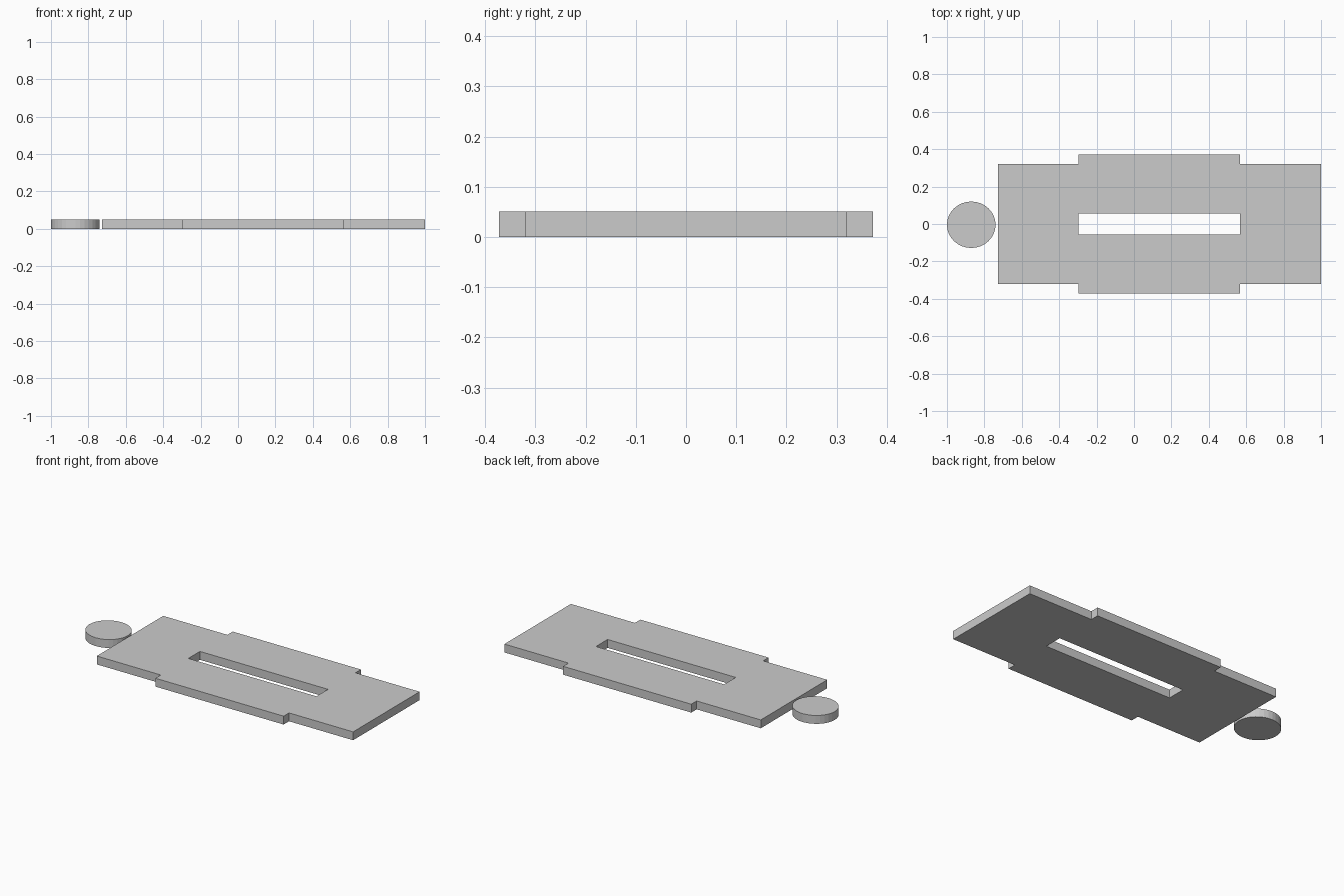
import bpy, bmesh

if "Cube" in bpy.data.objects:
    bpy.data.objects.remove(bpy.data.objects["Cube"])

H = 0.051

# Flat plate with widened middle and a slot: grid of cells, some left out, extruded up
xs = [-0.728, -0.296, 0.568, 1.0]
ys = [-0.372, -0.32, -0.056, 0.056, 0.32, 0.372]
bm = bmesh.new()
verts = {}

def vert(i, j):
    if (i, j) not in verts:
        verts[i, j] = bm.verts.new((xs[i], ys[j], 0))
    return verts[i, j]

for i in range(3):
    for j in range(5):
        corner_gap = i != 1 and j in (0, 4)
        slot = i == 1 and j == 2
        if not (corner_gap or slot):
            bm.faces.new([vert(i, j), vert(i + 1, j), vert(i + 1, j + 1), vert(i, j + 1)])

# Keep the bottom cells and raise a copy for the top
ret = bmesh.ops.extrude_face_region(bm, geom=bm.faces[:], use_keep_orig=True)
top = [g for g in ret["geom"] if isinstance(g, bmesh.types.BMVert)]
bmesh.ops.translate(bm, verts=top, vec=(0, 0, H))
bmesh.ops.recalc_face_normals(bm, faces=bm.faces[:])
mesh = bpy.data.meshes.new("slotted_plate")
bm.to_mesh(mesh)
bm.free()
bpy.context.collection.objects.link(bpy.data.objects.new("slotted_plate", mesh))

# Slightly oval disc beside the plate
bpy.ops.mesh.primitive_cylinder_add(vertices=32, radius=1, depth=1, location=(-0.87, -0.004, H / 2))
disc = bpy.context.object
disc.name = "round_disc"
disc.scale = (0.13, 0.124, H)
bpy.ops.object.transform_apply(location=False, rotation=False, scale=True)
